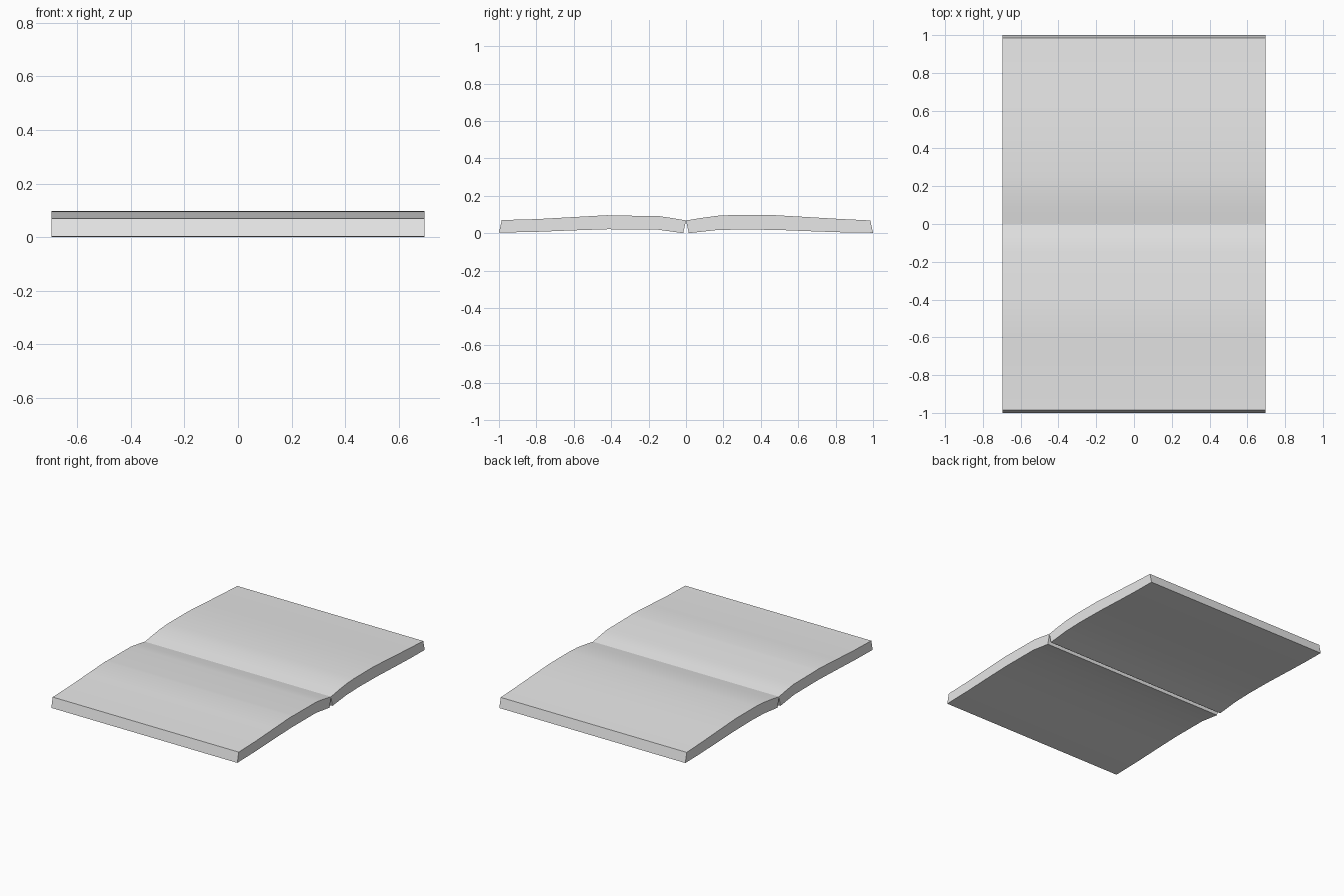
import bpy, bmesh, math

cube = bpy.data.objects.get("Cube")
if cube:
    bpy.data.objects.remove(cube, do_unlink=True)

HALF_WIDTH = 0.695

# Plain grey paper
paper = bpy.data.materials.new("paper grey")
paper.use_nodes = True
paper.diffuse_color = (0.8, 0.8, 0.8, 1)
paper.node_tree.nodes["Principled BSDF"].inputs["Base Color"].default_value = (0.8, 0.8, 0.8, 1)


def page_block(name, profile):
    """Extrude a (y, z) side profile across the width of the book."""
    bm = bmesh.new()
    verts = [bm.verts.new((-HALF_WIDTH, y, z)) for y, z in profile]
    side = bm.faces.new(verts)
    moved = bmesh.ops.extrude_face_region(bm, geom=[side])["geom"]
    bmesh.ops.translate(bm, vec=(2 * HALF_WIDTH, 0, 0),
                        verts=[v for v in moved if isinstance(v, bmesh.types.BMVert)])
    # Closed volume: make sure both side caps exist and face outwards
    bmesh.ops.holes_fill(bm, edges=[e for e in bm.edges if e.is_boundary], sides=0)
    bmesh.ops.recalc_face_normals(bm, faces=bm.faces[:])
    mesh = bpy.data.meshes.new(name)
    bm.to_mesh(mesh)
    bm.free()
    mesh.materials.append(paper)
    obj = bpy.data.objects.new(name, mesh)
    bpy.context.collection.objects.link(obj)
    bpy.ops.object.select_all(action='DESELECT')
    obj.select_set(True)
    bpy.context.view_layer.objects.active = obj
    bpy.ops.object.shade_smooth_by_angle(angle=math.radians(30))
    return obj


# Front half: underside from outer edge to spine, then top back outwards
page_block("front_page_block", [
    (-1.0, 0.003), (-0.80, 0.007), (-0.60, 0.015), (-0.42, 0.021), (-0.16, 0.020),
    (-0.015, 0.0), (0, 0.068),
    (-0.07, 0.080), (-0.15, 0.092), (-0.40, 0.094), (-0.42, 0.096), (-0.60, 0.086),
    (-0.80, 0.075), (-0.985, 0.070)])

# Back half: slightly different curl
page_block("back_page_block", [
    (1.0, 0.002), (0.85, 0.004), (0.70, 0.009), (0.50, 0.017), (0.30, 0.020),
    (0.16, 0.016), (0.015, 0.0), (0, 0.068),
    (0.08, 0.081), (0.17, 0.093), (0.25, 0.097), (0.46, 0.097), (0.65, 0.086),
    (0.82, 0.076), (0.985, 0.068)])
